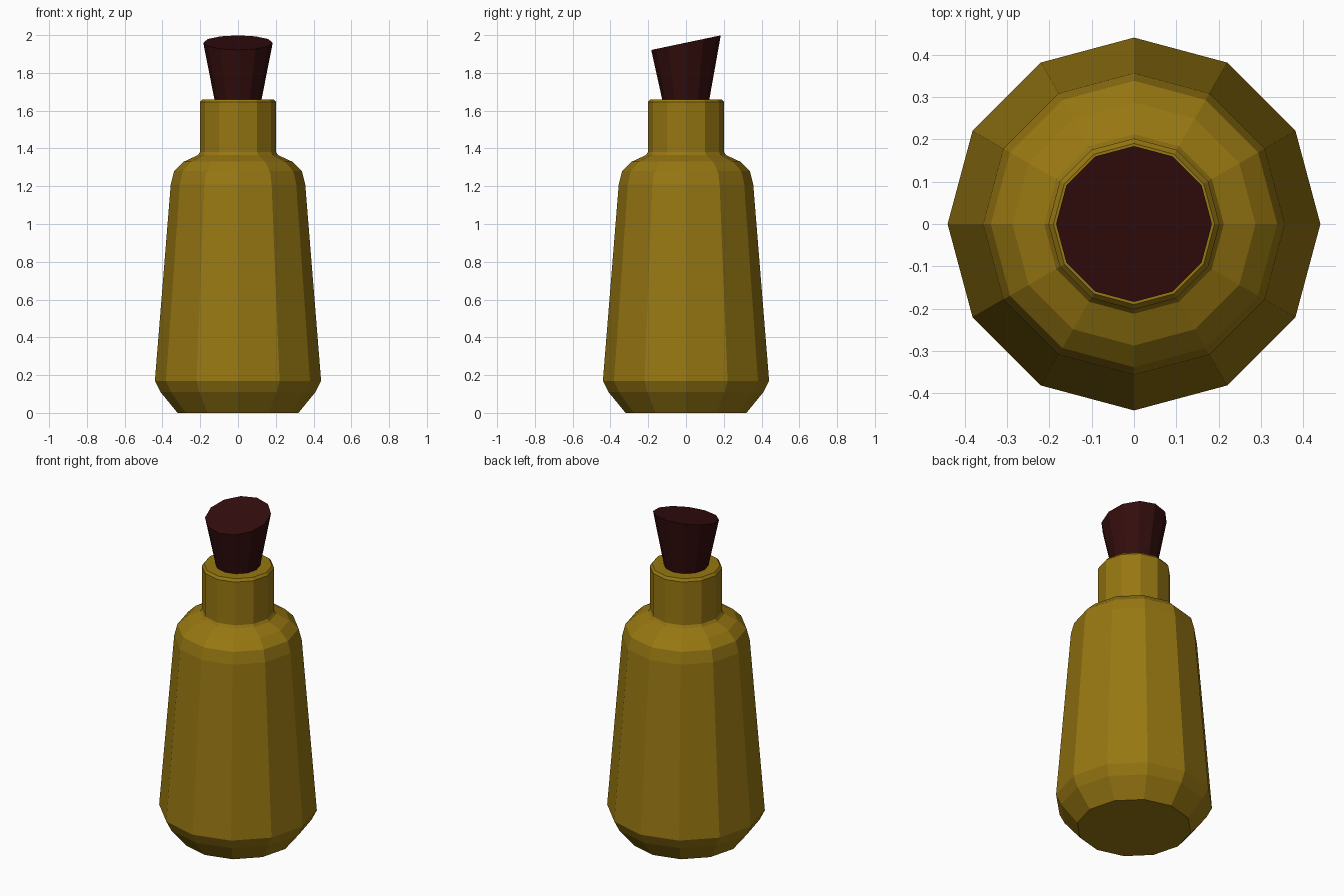
import bpy
import bmesh
from math import cos, sin, tau

SIDES = 12

cube = bpy.data.objects.get("Cube")
if cube:
    bpy.data.objects.remove(cube, do_unlink=True)


def make_material(name, color):
    mat = bpy.data.materials.new(name)
    mat.use_nodes = True
    mat.diffuse_color = (*color, 1)
    bsdf = next(n for n in mat.node_tree.nodes if n.type == 'BSDF_PRINCIPLED')
    bsdf.inputs["Base Color"].default_value = (*color, 1)
    bsdf.inputs["Roughness"].default_value = 0.8
    return mat


def lathe(name, profile, mat, tilt=0.0):
    """Closed faceted lathe; tilt slopes the top ring towards the back."""
    bm = bmesh.new()
    rings = []
    for r, z in profile:
        slope = tilt if (r, z) == profile[-1] else 0.0
        ring = []
        for i in range(SIDES):
            a = tau * i / SIDES
            y = r * sin(a)
            ring.append(bm.verts.new((r * cos(a), y, z + slope * y)))
        rings.append(ring)
    for low, high in zip(rings, rings[1:]):
        for i in range(SIDES):
            j = (i + 1) % SIDES
            bm.faces.new((low[i], low[j], high[j], high[i]))
    bm.faces.new(rings[0][::-1])
    bm.faces.new(rings[-1])
    bmesh.ops.recalc_face_normals(bm, faces=bm.faces)
    mesh = bpy.data.meshes.new(name)
    bm.to_mesh(mesh)
    bm.free()
    mesh.materials.append(mat)
    obj = bpy.data.objects.new(name, mesh)
    bpy.context.collection.objects.link(obj)
    return obj


glass = make_material("amber glass", (0.31, 0.185, 0.006))
cork = make_material("dark red cork", (0.033, 0.004, 0.004))

# Bottle: chamfered base, tapering body, rounded shoulder, straight neck
lathe("bottle", [
    (0.32, 0.0), (0.41, 0.11), (0.44, 0.17),
    (0.356, 1.21), (0.338, 1.28), (0.287, 1.33), (0.212, 1.365),
    (0.202, 1.38), (0.202, 1.645), (0.19, 1.66),
], glass)

# Stopper: flared plug with a slanted top, seated in the neck
lathe("stopper", [(0.113, 1.6), (0.184, 1.96)], cork, tilt=0.21)
